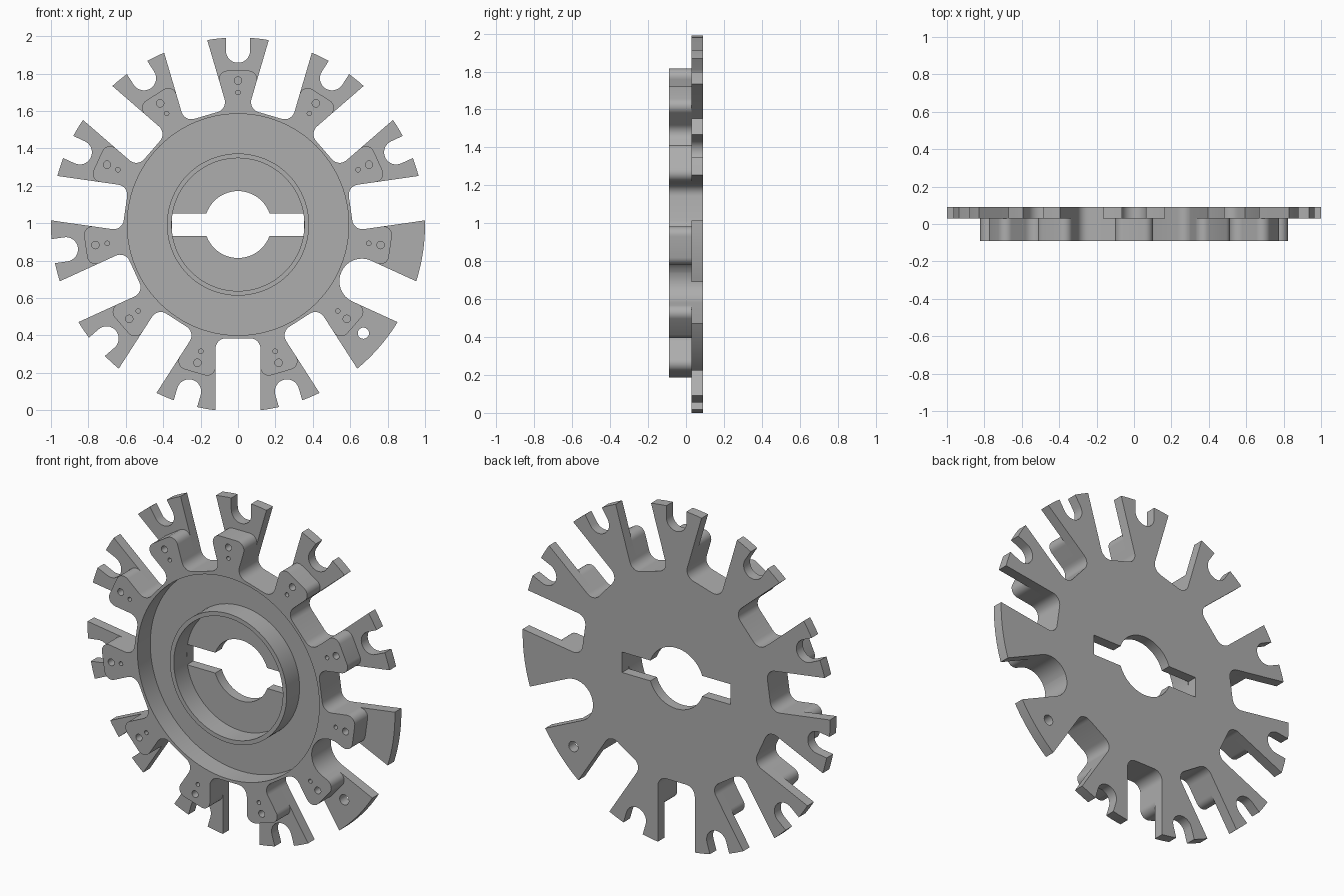
import bpy, bmesh
from math import sin, cos, asin, sqrt, pi, radians
from mathutils import Vector

ARMS = 11
STEP = 2 * pi / ARMS
HALF = STEP / 2
GAP = 0.12            # half width of the gaps between arms
GAP_FLOOR = 0.608     # radius of the gap bottoms
CENTRE_Z = 0.993
SOLID_ARM, DRILLED_ARM = 8, 7

cube = bpy.data.objects.get("Cube")
if cube:
    bpy.data.objects.remove(cube, do_unlink=True)

grey = bpy.data.materials.new("plain_grey")
grey.use_nodes = True
colour = (0.42, 0.42, 0.42, 1)
grey.diffuse_color = colour
grey.node_tree.nodes["Principled BSDF"].inputs["Base Color"].default_value = colour


def polar(u, v, angle):
    """Point given along and across a direction."""
    return Vector((u * cos(angle) - v * sin(angle), u * sin(angle) + v * cos(angle)))


def arc(r, start, end, n, centre=(0, 0)):
    c = Vector(centre)
    return [c + polar(r, 0, start + (end - start) * i / n) for i in range(n + 1)]


def circle(r, n=32, centre=(0, 0)):
    return arc(r, 0, 2 * pi, n, centre)[:-1]


def fillet(before, corner, after, r, n=8):
    """Round one corner with a tangent arc."""
    a, b = (before - corner).normalized(), (after - corner).normalized()
    half = a.angle(b) / 2
    centre = corner + (a + b).normalized() * (r / sin(half))
    p = corner + a * (r * cos(half) / sin(half)) - centre
    q = corner + b * (r * cos(half) / sin(half)) - centre
    turn = p.angle(q)
    if p.x * q.y - p.y * q.x < 0:
        turn = -turn
    return [centre + polar(p.x, p.y, turn * i / n) for i in range(n + 1)]


def gap_bottom(index, left, right):
    """Bottom of the gap following an arm; one gap is fully round."""
    angle = pi / 2 + index * STEP + HALF
    r = GAP - 0.001 if index == DRILLED_ARM else 0.055
    p, q = polar(GAP_FLOOR, -GAP, angle), polar(GAP_FLOOR, GAP, angle)
    return fillet(polar(1, -GAP, angle), p, q, r) + fillet(p, q, polar(1, GAP, angle), r)


def plate_outline():
    pts = []
    edge = HALF - asin(GAP)
    notch, depth = 0.065, 0.93
    for i in range(ARMS):
        a = pi / 2 + i * STEP
        if i in (SOLID_ARM, DRILLED_ARM):
            pts += arc(1, a - edge, a + edge, 12)
        else:
            m = asin(notch)
            pts += arc(1, a - edge, a - m, 4)
            for k in range(17):
                t = -pi / 2 + pi * k / 16
                pts.append(polar(depth - notch * cos(t), notch * sin(t), a))
            pts += arc(1, a + m, a + edge, 4)
        pts += gap_bottom(i, -GAP, GAP)
    return pts


def pad_outline():
    pts = []
    top = 0.823
    s = (top - GAP * sin(HALF)) / cos(HALF)
    w = s * sin(HALF) - GAP * cos(HALF)
    for i in range(ARMS):
        a = pi / 2 + i * STEP
        p, q = polar(top, -w, a), polar(top, w, a)
        inner_p = polar(GAP_FLOOR, GAP, a - HALF)
        inner_q = polar(GAP_FLOOR, -GAP, a + HALF)
        pts += fillet(inner_p, p, q, 0.045) + fillet(p, q, inner_q, 0.045)
        pts += gap_bottom(i, -GAP, GAP)
    return pts


def slab(name, loops, front, back):
    """Filled outline with holes, given thickness along y."""
    curve = bpy.data.curves.new(name, "CURVE")
    curve.dimensions = "2D"
    curve.fill_mode = "BOTH"
    curve.extrude = (back - front) / 2
    for loop in loops:
        spline = curve.splines.new("POLY")
        spline.points.add(len(loop) - 1)
        for point, p in zip(spline.points, loop):
            point.co = (p.x, p.y, 0, 1)
        spline.use_cyclic_u = True
    ob = bpy.data.objects.new(name, curve)
    bpy.context.collection.objects.link(ob)
    ob.location = (0, (front + back) / 2, CENTRE_Z)
    ob.rotation_euler = (pi / 2, 0, 0)
    bpy.ops.object.select_all(action="DESELECT")
    ob.select_set(True)
    bpy.context.view_layer.objects.active = ob
    bpy.ops.object.convert(target="MESH")
    ob = bpy.context.object
    bm = bmesh.new()
    bm.from_mesh(ob.data)
    bmesh.ops.remove_doubles(bm, verts=bm.verts, dist=0.0002)
    bmesh.ops.recalc_face_normals(bm, faces=bm.faces)
    bm.to_mesh(ob.data)
    bm.free()
    ob.data.materials.clear()
    ob.data.materials.append(grey)
    bpy.ops.object.shade_smooth_by_angle(angle=radians(30))
    return ob


# Back plate: notched arms, central bore with two straight keyways, one drilled arm
bore, key, reach = 0.179, 0.06, 0.353
k = asin(key / bore)
bore_loop = arc(bore, k, pi - k, 24) + [Vector((-reach, key)), Vector((-reach, -key))]
bore_loop += arc(bore, pi + k, 2 * pi - k, 24) + [Vector((reach, -key)), Vector((reach, key))]
drill = circle(0.03, 24, polar(0.887, 0, pi / 2 + DRILLED_ARM * STEP))
slab("back_plate", [plate_outline(), bore_loop, drill], 0.03, 0.09)

# Front rim with a pad on each arm and two blind pin holes per pad
rim_loops = [pad_outline(), circle(0.592, 96)]
for i in range(ARMS):
    a = pi / 2 + i * STEP
    rim_loops.append(circle(0.02, 20, polar(0.77, 0, a)))
    rim_loops.append(circle(0.012, 16, polar(0.706, 0, a)))
slab("front_rim", rim_loops, -0.09, 0.03)

# Raised collar around the bore
slab("hub_collar", [circle(0.38, 80), circle(0.355, 80)], -0.09, 0.03)
